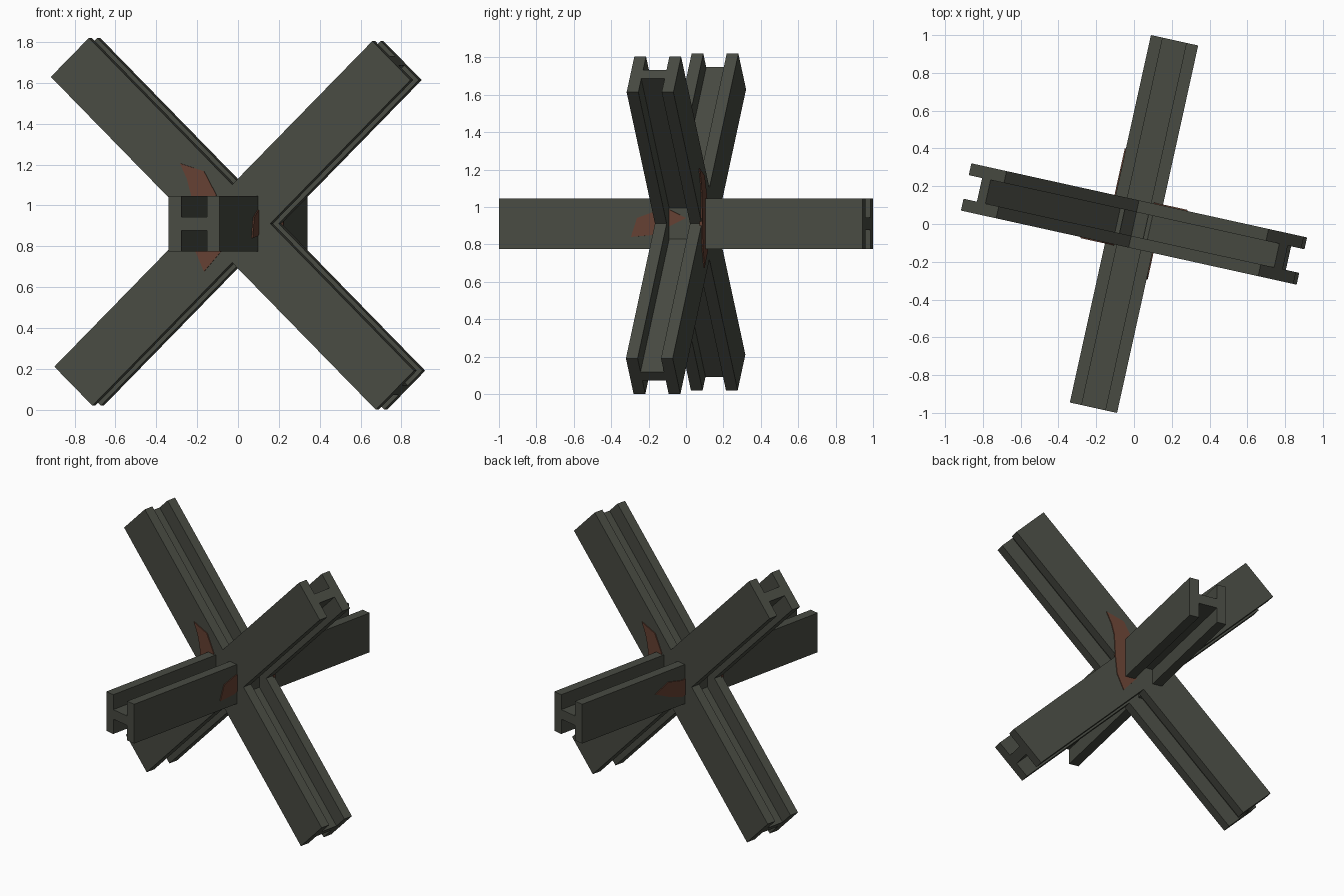
import bpy, bmesh, math
from mathutils import Matrix, Vector

if "Cube" in bpy.data.objects:
    bpy.data.objects.remove(bpy.data.objects["Cube"])

YAW = Matrix.Rotation(math.radians(-12.45), 4, 'Z')
CZ = 0.91                      # height of the crossing point
W, H, T = 0.128, 0.135, 0.0325  # half width, half flange height, half web thickness
F = W - 0.064                  # inner face of the flange


def material(name, color):
    m = bpy.data.materials.new(name)
    m.diffuse_color = color
    m.use_nodes = True
    m.node_tree.nodes["Principled BSDF"].inputs["Base Color"].default_value = m.diffuse_color
    return m


steel = material("dark_steel", (0.065, 0.07, 0.055, 1))
rust = material("rust", (0.13, 0.052, 0.032, 1))


def prism(name, outline, z0, z1, frame, mat):
    """Extrude a 2D outline from z0 to z1 in the given frame."""
    bm = bmesh.new()
    face = bm.faces.new([bm.verts.new((x, y, z0)) for x, y in outline])
    ext = bmesh.ops.extrude_face_region(bm, geom=[face])
    verts = [g for g in ext["geom"] if isinstance(g, bmesh.types.BMVert)]
    bmesh.ops.translate(bm, verts=verts, vec=(0, 0, z1 - z0))
    bm.transform(YAW @ frame)
    bmesh.ops.recalc_face_normals(bm, faces=bm.faces)
    me = bpy.data.meshes.new(name)
    bm.to_mesh(me)
    bm.free()
    me.materials.append(mat)
    ob = bpy.data.objects.new(name, me)
    bpy.context.collection.objects.link(ob)
    return ob


def frame(u, v, w, origin):
    m = Matrix((u, v, w)).transposed().to_4x4()
    m.translation = Vector(origin)
    return m


# I-beam section: flanges at +-W, web between them
quarter = [(W, H), (F, H), (F, T)]
section = (quarter + [(-x, y) for x, y in reversed(quarter)]
           + [(-x, -y) for x, y in quarter]
           + [(x, -y) for x, y in reversed(quarter)])

# Three crossing beams
s = math.sqrt(0.5)
prism("level_beam", section, -0.996, 0.996,
      frame((1, 0, 0), (0, 0, 1), (0, 1, 0), (0, 0, CZ)), steel)
prism("diagonal_beam_left", section, -1.152, 1.152,
      frame((0, 1, 0), (s, 0, s), (-s, 0, s), (0, 0, CZ)), steel)
prism("diagonal_beam_right", section, -1.127, 1.127,
      frame((0, 1, 0), (-s, 0, s), (s, 0, s), (0, 0, CZ + 0.002)), steel)

# Rusty weld patches on the front and back faces of the diagonals
crescent = [(-0.262, 1.206), (-0.141, 1.167), (-0.081, 1.054), (-0.06, 0.91),
            (-0.051, 0.78), (-0.141, 0.676), (-0.187, 0.78), (-0.2, 0.91),
            (-0.207, 1.054), (-0.227, 1.13)]
for name, k in (("front_weld_patch", 1), ("back_weld_patch", -1)):
    prism(name, crescent, W - 0.01, W + 0.006,
          frame((k, 0, 0), (0, 0, 1), (0, -k, 0), (0, 0, 0)), rust)

# Rusty weld patches on the sides of the level beam
right_patch = [(-0.272, 0.84), (-0.239, 0.941), (-0.151, 0.973),
               (-0.069, 0.99), (0.029, 0.941), (-0.069, 0.893), (-0.151, 0.85)]
left_patch = [(-0.38, 0.92), (-0.27, 0.97), (-0.151, 0.945), (-0.069, 0.96),
              (0.029, 0.92), (-0.069, 0.86), (-0.151, 0.83), (-0.257, 0.863)]
for name, pts, k in (("right_weld_patch", right_patch, 1),
                     ("left_weld_patch", left_patch, -1)):
    prism(name, pts, W - 0.01, W + 0.006,
          frame((0, k, 0), (0, 0, 1), (k, 0, 0), (0, 0, 0)), rust)
